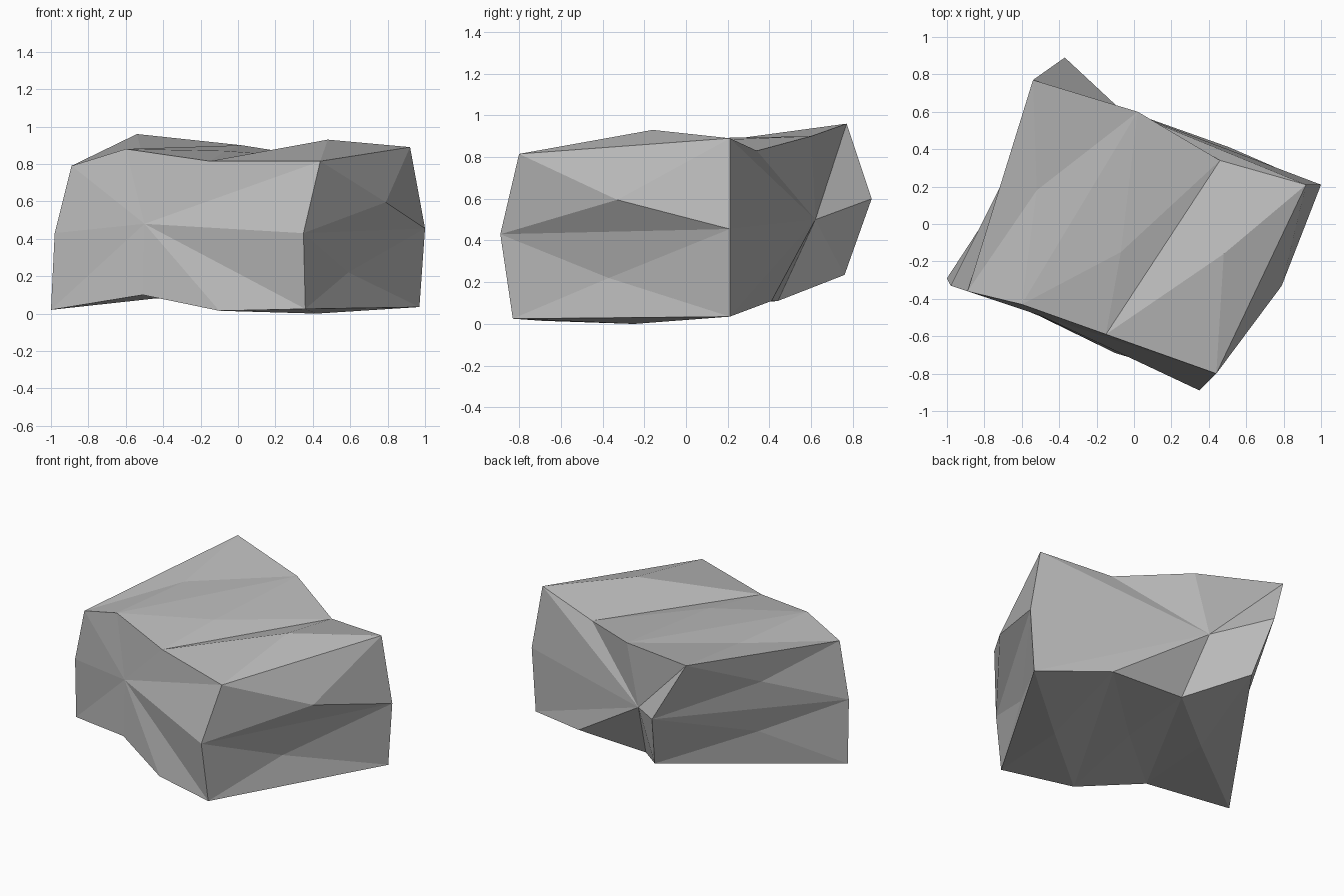
import bpy
import bmesh

default_cube = bpy.data.objects.get("Cube")
if default_cube:
    bpy.data.objects.remove(default_cube, do_unlink=True)

# Flat stone material
stone = bpy.data.materials.new("stone grey")
stone.use_nodes = True
stone_colour = (0.5, 0.5, 0.5, 1)
stone.diffuse_color = stone_colour
stone.node_tree.nodes["Principled BSDF"].inputs["Base Color"].default_value = stone_colour

# Front outline: along the top, down the right, back along the bottom, up the left
front_outline = [
    (-.89, -.36, .79), (-.6, -.43, .88), (-.15, -.59, .815), (.44, -.8, .815), (.35, -.89, .43),
    (.36, -.83, .025), (-.1, -.69, .015), (-.51, -.49, .1), (-1, -.29, .02), (-.98, -.33, .43),
]
# Back outline in the same order
back_outline = [
    (-.54, .77, .96), (.02, .6, .9), (.46, .34, .83), (.92, .21, .89), (1, .21, .455),
    (.97, .21, .035), (.51, .41, .11), (-.01, .44, .11), (-.3, .76, .235), (-.37, .89, .6),
]
# Raised or sunken middle of each panel that joins the outlines
panel_centres = [
    (-.52, .18, .88), (-.07, -.15, .87), (.48, -.16, .93), (.79, -.33, .595), (.59, -.37, .22),
    (.42, -.25, 0), (-.03, -.08, .08), (-.45, .1, .08), (-.68, .2, .34), (-.71, .21, .685),
]
front_centre = (-.5, -.49, .48)
back_centre = (-.08, .62, .5)


def add_fan(bm, outline, centre):
    """Close an outline with a fan of triangles around a centre vertex."""
    for corner, following in zip(outline, outline[1:] + outline[:1]):
        bm.faces.new((corner, following, centre))


# Boulder: panels around the sides, then the two end caps
bm = bmesh.new()
front, back, centres = (
    [bm.verts.new(point) for point in points]
    for points in (front_outline, back_outline, panel_centres)
)
for i, centre in enumerate(centres):
    j = (i + 1) % len(front)
    add_fan(bm, [front[i], front[j], back[j], back[i]], centre)
add_fan(bm, front, bm.verts.new(front_centre))
add_fan(bm, back, bm.verts.new(back_centre))
bmesh.ops.recalc_face_normals(bm, faces=bm.faces[:])

mesh = bpy.data.meshes.new("boulder")
bm.to_mesh(mesh)
bm.free()
mesh.materials.append(stone)
boulder = bpy.data.objects.new("boulder", mesh)
bpy.context.collection.objects.link(boulder)
